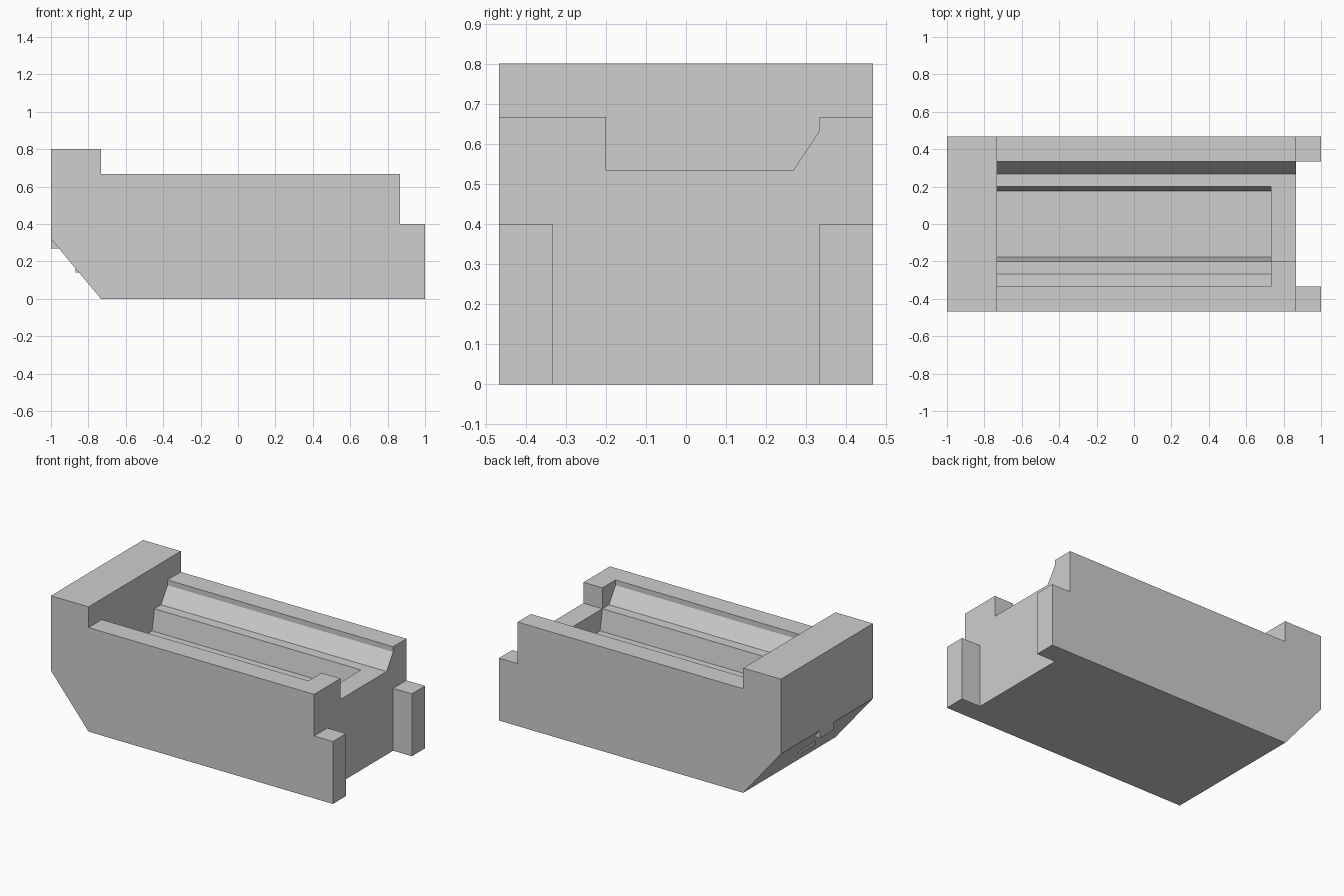
import bpy, bmesh
from mathutils import Vector

cube = bpy.data.objects.get("Cube")
if cube:
    bpy.data.objects.remove(cube, do_unlink=True)

grey = bpy.data.materials.new("light grey")
grey.use_nodes = True
colour = (0.62, 0.62, 0.62, 1)
grey.diffuse_color = colour
grey.node_tree.nodes["Principled BSDF"].inputs["Base Color"].default_value = colour


def prism(name, profile, axis, start, end):
    """Extrude a closed profile along x (profile in y, z) or y (profile in x, z)."""
    bm = bmesh.new()
    points = [(start, a, b) if axis == "x" else (a, start, b) for a, b in profile]
    face = bm.faces.new([bm.verts.new(p) for p in points])
    length = end - start
    move = Vector((length, 0, 0) if axis == "x" else (0, length, 0))
    result = bmesh.ops.extrude_face_region(bm, geom=[face])
    verts = [g for g in result["geom"] if isinstance(g, bmesh.types.BMVert)]
    bmesh.ops.translate(bm, verts=verts, vec=move)
    bmesh.ops.recalc_face_normals(bm, faces=bm.faces)
    mesh = bpy.data.meshes.new(name)
    bm.to_mesh(mesh)
    bm.free()
    mesh.materials.append(grey)
    obj = bpy.data.objects.new(name, mesh)
    bpy.context.collection.objects.link(obj)
    return obj


def cut(target, cutter):
    mod = target.modifiers.new(cutter.name, "BOOLEAN")
    mod.operation = "DIFFERENCE"
    mod.solver = "EXACT"
    mod.object = cutter
    cutter.hide_render = True
    cutter.hide_set(True)
    cutter.display_type = "WIRE"


W = 0.467       # half width
HEAD = -0.733   # inner face of the raised head
END = 0.867     # end of the body, before the legs
TOP = 0.75      # cutter height, clear of the rim

# Body silhouette with raised head, sloped underside and legs
body = prism("body", [(-1, 0.32), (HEAD, 0), (1, 0), (1, 0.4), (END, 0.4),
                      (END, 0.667), (HEAD, 0.667), (HEAD, 0.8), (-1, 0.8)],
             "y", -W, W)

# Long stepped trough, symmetric about the centre
half = [(0.333, TOP), (0.333, 0.633), (0.267, 0.533), (0.2, 0.533), (0.177, 0.4)]
trough = half + [(-y, z) for y, z in reversed(half)]
cut(body, prism("trough_cutter", trough, "x", HEAD, -HEAD))

# Channel that opens the trough through the end wall
channel = [(-0.2, TOP), (-0.2, 0.533)] + half[2::-1]
cut(body, prism("channel_cutter", channel, "x", 0.6, 1.1))

# Gap between the two legs
gap = [(-0.333, -0.1), (0.333, -0.1), (0.333, 0.5), (-0.333, 0.5)]
cut(body, prism("leg_gap_cutter", gap, "x", END, 1.1))

# Small catches on the sloped underside
prism("upper_catch", [(-1, 0.32), (-1, 0.27), (-0.958, 0.27)], "y", -0.07, 0.07)
prism("lower_catch", [(-0.87, 0.164), (-0.87, 0.14), (-0.85, 0.14)], "y", -0.07, 0.08)
